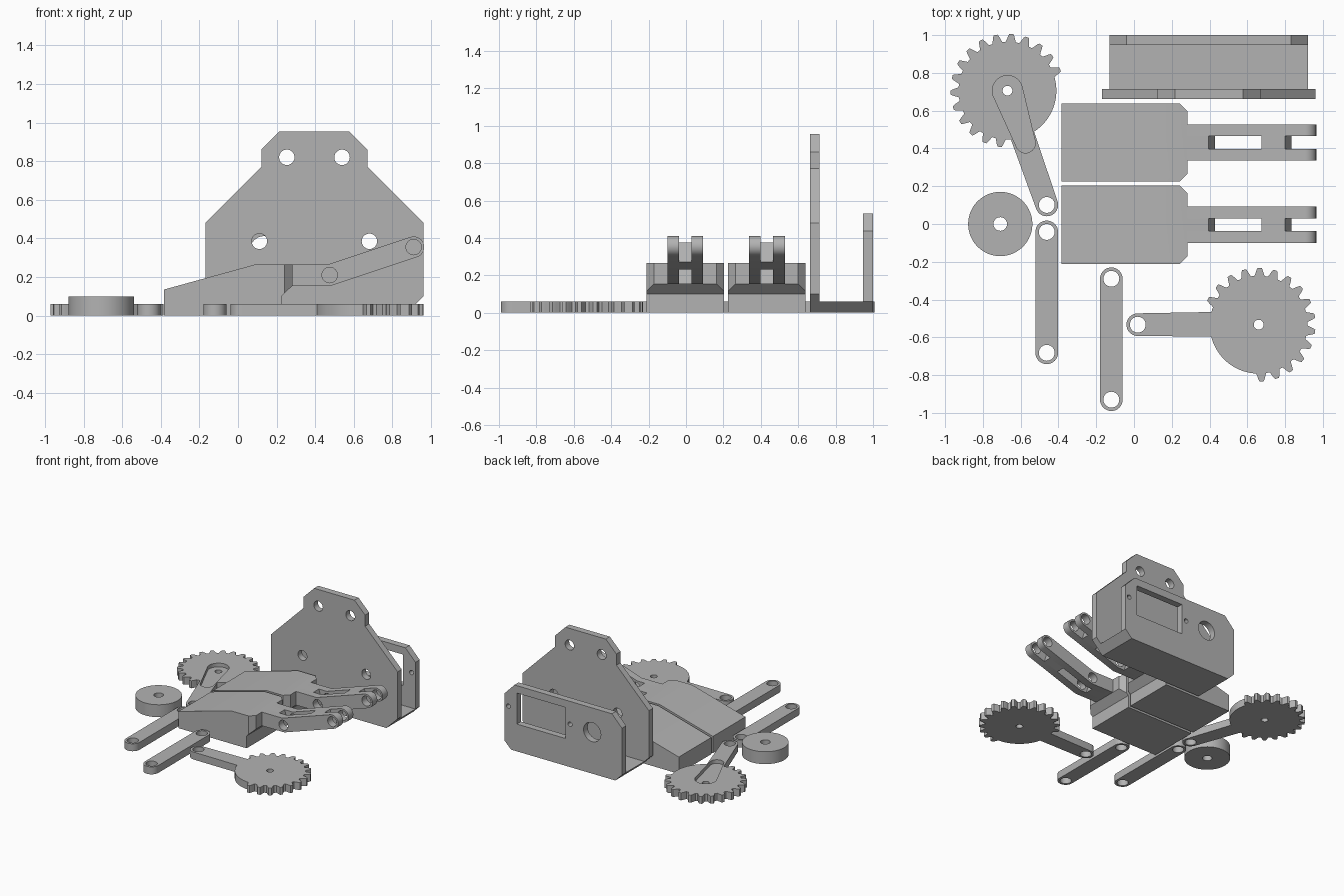
import bpy, bmesh
from math import sin, cos, pi, radians, hypot, atan2
from mathutils import Vector

if "Cube" in bpy.data.objects:
    bpy.data.objects.remove(bpy.data.objects["Cube"], do_unlink=True)

GREY = (0.45, 0.45, 0.45, 1)
grey = bpy.data.materials.new("plain_grey")
grey.use_nodes = True
grey.diffuse_color = GREY
grey.node_tree.nodes["Principled BSDF"].inputs["Base Color"].default_value = GREY

T = 0.06  # thickness of the flat parts


def arc(cx, cy, r, a0, a1, n=16):
    """Points of an arc, angles in radians, both ends included."""
    return [(cx + r * cos(a0 + (a1 - a0) * i / n), cy + r * sin(a0 + (a1 - a0) * i / n))
            for i in range(n + 1)]


def circle(cx, cy, r, n=32):
    return arc(cx, cy, r, 0, 2 * pi, n)[:-1]


def rect(x0, y0, x1, y1):
    return [(x0, y0), (x1, y0), (x1, y1), (x0, y1)]


def capsule(x0, y0, r0, x1, y1, r1):
    """Rounded link between two points."""
    a = atan2(y1 - y0, x1 - x0)
    return (arc(x0, y0, r0, a + pi / 2, a + 3 * pi / 2)
            + arc(x1, y1, r1, a - pi / 2, a + pi / 2))


def finish(obj):
    obj.data.materials.clear()
    obj.data.materials.append(grey)
    bpy.ops.object.select_all(action="DESELECT")
    obj.select_set(True)
    bpy.context.view_layer.objects.active = obj
    bpy.ops.object.shade_smooth_by_angle(angle=radians(25))
    return obj


def plate(name, outline, holes, low, high, upright=False):
    """Flat plate with holes, from low to high along z, or along y if upright."""
    curve = bpy.data.curves.new(name, "CURVE")
    curve.dimensions = "2D"
    curve.fill_mode = "BOTH"
    curve.extrude = (high - low) / 2
    for loop in [outline] + holes:
        spline = curve.splines.new("POLY")
        spline.points.add(len(loop) - 1)
        for point, (x, y) in zip(spline.points, loop):
            point.co = (x, y, 0, 1)
        spline.use_cyclic_u = True
    source = bpy.data.objects.new(name + "_curve", curve)
    bpy.context.collection.objects.link(source)
    bpy.context.view_layer.update()
    graph = bpy.context.evaluated_depsgraph_get()
    mesh = bpy.data.meshes.new_from_object(source.evaluated_get(graph))
    bpy.data.objects.remove(source, do_unlink=True)
    bm = bmesh.new()
    bm.from_mesh(mesh)
    bmesh.ops.remove_doubles(bm, verts=bm.verts, dist=0.0001)
    bmesh.ops.recalc_face_normals(bm, faces=bm.faces)
    bm.to_mesh(mesh)
    bm.free()
    obj = bpy.data.objects.new(name, mesh)
    bpy.context.collection.objects.link(obj)
    middle = (low + high) / 2
    if upright:
        obj.rotation_euler.x = pi / 2
        obj.location.y = middle
    else:
        obj.location.z = middle
    return finish(obj)


# Servo bracket: tall mounting plate, floor and servo plate
MID = 0.396


def mirrored(half):
    """Closes a right-hand half profile about the bracket's middle."""
    return ([(MID + x, z) for x, z in half]
            + [(MID - x, z) for x, z in reversed(half)])


plate("mounting_plate",
      mirrored([(0.465, 0), (0.565, 0.1), (0.565, 0.48), (0.275, 0.77),
                (0.275, 0.86), (0.18, 0.955)]),
      [circle(MID + s * dx, z, 0.04) for s in (-1, 1)
       for dx, z in ((0.143, 0.82), (0.285, 0.385))],
      0.662, 0.714, True)
plate("bracket_floor", mirrored([(0.465, 0), (0.525, T)]), [], 0.71, 0.95, True)
plate("servo_plate",
      mirrored([(0.465, 0), (0.525, T), (0.525, 0.437), (0.435, 0.53)]),
      [rect(0.376, 0.22, 0.81, 0.47), circle(0.885, 0.345, 0.018),
       circle(0.335, 0.345, 0.018), circle(0.137, 0.335, 0.077)],
      0.947, 1.0, True)

# Gripper fingers
PIVOT, TIP, R = Vector((0.475, 0.21)), Vector((0.91, 0.355)), 0.055
ALONG = (TIP - PIVOT).normalized()
ACROSS = Vector((-ALONG.y, ALONG.x))
SLOPE = atan2(ALONG.y, ALONG.x)
BODY = [(-0.383, 0), (0.225, 0), (0.225, 0.1), (0.282, 0.155),
        (0.282, 0.265), (0.09, 0.265), (-0.383, 0.135)]


def finger_body(name, y, half):
    bm = bmesh.new()
    face = bm.faces.new([bm.verts.new((x, y - half, z)) for x, z in BODY])
    side = bmesh.ops.extrude_face_region(bm, geom=[face])["geom"]
    bmesh.ops.translate(bm, vec=(0, 2 * half, 0),
                        verts=[v for v in side if isinstance(v, bmesh.types.BMVert)])
    # Cut the two upright corners beside the arm
    for s in (-1, 1):
        cut = bmesh.ops.bisect_plane(
            bm, geom=bm.verts[:] + bm.edges[:] + bm.faces[:],
            plane_co=(0.282, y + s * (half - 0.04), 0), plane_no=(1, s, 0),
            clear_outer=True)["geom_cut"]
        bmesh.ops.holes_fill(
            bm, edges=[e for e in cut if isinstance(e, bmesh.types.BMEdge)])
    bmesh.ops.recalc_face_normals(bm, faces=bm.faces)
    mesh = bpy.data.meshes.new(name)
    bm.to_mesh(mesh)
    bm.free()
    obj = bpy.data.objects.new(name, mesh)
    bpy.context.collection.objects.link(obj)
    finish(obj)


def finger(name, y):
    finger_body(name + "_body", y, 0.207)
    prong = ([(0.27, 0.155), (0.484, 0.155)]
             + arc(TIP.x, TIP.y, R, SLOPE - pi / 2, SLOPE + pi / 2)
             + [(0.466, 0.265), (0.27, 0.265)])
    holes = [circle(p.x, p.y, 0.04) for p in (PIVOT, TIP)]
    for side, s in (("front", -1), ("back", 1)):
        c = y + s * 0.065
        plate(f"{name}_{side}_prong", prong, holes, c - 0.031, c + 0.031, True)
    plate(name + "_arm_root",
          [(0.27, 0.155), (0.43, 0.155), (0.395, 0.265), (0.27, 0.265)],
          [], y - 0.035, y + 0.035, True)
    web = [tuple(PIVOT + ALONG * s + ACROSS * t)
           for s, t in ((0.229, -R), (0.361, -R), (0.361, R), (0.229, R))]
    plate(name + "_web", web, [], y - 0.035, y + 0.035, True)


finger("front_finger", -0.004)
finger("back_finger", 0.432)

# Straight links
for name, x, y in (("left_link", -0.12, -0.29), ("right_link", -0.462, -0.042)):
    plate(name, capsule(x, y, T, x, y - 0.64, T),
          [circle(x, y, 0.042), circle(x, y - 0.64, 0.042)], 0, T)

# Spacer disc
plate("spacer_disc", circle(-0.708, 0, 0.17, 64), [circle(-0.708, 0, 0.036)], 0, 0.1)

# Partly toothed gears, each with a link arm
FIRST, PITCH, TEETH, REACH = 93, 16, 16, 0.64


def gear_radius(angle):
    step = (angle - FIRST) / PITCH
    if -0.5 < step < TEETH - 0.5:
        wave = max(-1, min(1, 1.5 * cos(2 * pi * step)))
        return 0.28 + 0.021 * wave
    return 0.259


def gear(name, cx, cy, heading, recessed):
    def place(points):
        c, s = cos(heading), sin(heading)
        return [(cx + x * c - y * s, cy + x * s + y * c) for x, y in points]

    rim = [(gear_radius(a) * cos(radians(a)), gear_radius(a) * sin(radians(a)))
           for a in range(14, 346)]
    outline = place(rim + arc(REACH, 0, T, -pi / 2, pi / 2))
    bore = circle(cx, cy, 0.026)
    eye = place(circle(REACH, 0, 0.042))
    if recessed:
        # Horn-shaped pocket in the upper half
        pocket = place(capsule(0, 0, 0.08, 0.294, 0, 0.052))
        plate(name + "_base", outline, [bore, eye], 0, T / 2)
        plate(name + "_pocket_layer", outline, [pocket, eye], T / 2, T)
    else:
        plate(name, outline, [bore, eye], 0, T)


gear("driven_gear", 0.66, -0.533, pi, False)
gear("drive_gear", -0.67, 0.706, radians(-71), True)
